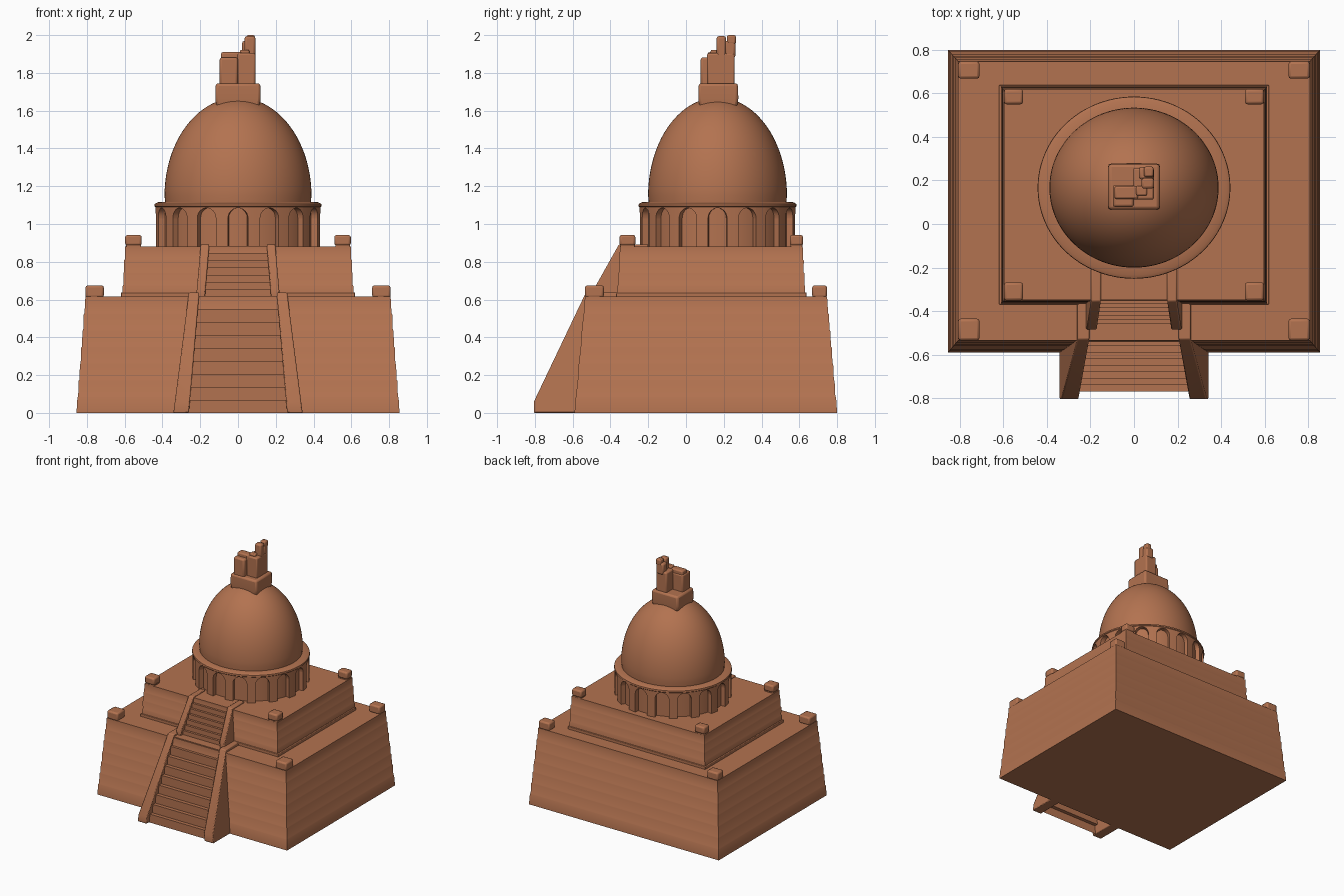
import bpy, bmesh, math

if "Cube" in bpy.data.objects:
    bpy.data.objects.remove(bpy.data.objects["Cube"])

clay = bpy.data.materials.new("terracotta")
clay.diffuse_color = (0.45, 0.17, 0.08, 1)
clay.use_nodes = True
clay.node_tree.nodes["Principled BSDF"].inputs["Base Color"].default_value = clay.diffuse_color
CY = 0.167  # y centre of drum and dome


def build(name, verts, faces, bevel=0.0, angle=35, closed=True):
    me = bpy.data.meshes.new(name)
    me.from_pydata(verts, [], faces)
    bm = bmesh.new()
    bm.from_mesh(me)
    bmesh.ops.remove_doubles(bm, verts=bm.verts, dist=1e-5)
    if closed:
        bmesh.ops.recalc_face_normals(bm, faces=bm.faces)
    bm.to_mesh(me)
    bm.free()
    me.materials.append(clay)
    ob = bpy.data.objects.new(name, me)
    bpy.context.collection.objects.link(ob)
    if bevel:
        m = ob.modifiers.new("soft_edges", 'BEVEL')
        m.width, m.segments = bevel, 2
    bpy.ops.object.select_all(action='DESELECT')
    ob.select_set(True)
    bpy.context.view_layer.objects.active = ob
    bpy.ops.object.shade_smooth_by_angle(angle=math.radians(angle))
    return ob


def loft(name, rows, **kw):
    """Stack of rectangles: (z, x0, x1, y0, y1)."""
    v, f = [], [(3, 2, 1, 0)]
    for z, x0, x1, y0, y1 in rows:
        v += [(x0, y0, z), (x1, y0, z), (x1, y1, z), (x0, y1, z)]
    for r in range(len(rows) - 1):
        for k in range(4):
            a, b = r * 4 + k, r * 4 + (k + 1) % 4
            f.append((a, b, b + 4, a + 4))
    n = len(v)
    f.append((n - 4, n - 3, n - 2, n - 1))
    return build(name, v, f, **kw)


def block(name, x0, x1, y0, y1, z0, z1, bevel=0.008):
    return loft(name, [(z0, x0, x1, y0, y1), (z1, x0, x1, y0, y1)], bevel=bevel)


# Stepped platforms, sloping in, with faint stone courses
def tier(name, z0, z1, bottom, top, courses):
    rows = []
    for i in range(courses + 1):
        t = i / courses
        x, y0, y1 = [b + (a - b) * t for b, a in zip(bottom, top)]
        z = z0 + (z1 - z0) * t
        if 0 < i < courses:
            rows.append((z - 0.006, -x - .002, x + .002, y0 - .002, y1 + .002))
            x, y0, y1 = x - .002, y0 + .002, y1 - .002
        rows.append((z, -x, x, y0, y1))
    loft(name, rows, angle=40)


tier("lower_platform", 0, 0.615, (0.855, -0.59, 0.80), (0.808, -0.535, 0.747), 7)
tier("upper_platform", 0.61, 0.88, (0.612, -0.365, 0.632), (0.598, -0.35, 0.618), 4)
block("upper_platform_foot", -0.62, 0.62, -0.37, 0.638, 0.61, 0.638, 0.004)


# Corner posts: block with a wider rounded cap
def posts(tag, xa, xb, fronts, backs, z0, z1, z2):
    for s, side in ((1, "right"), (-1, "left")):
        x0, x1 = sorted((s * xa, s * xb))
        for (y0, y1), end in ((fronts, "front"), (backs, "back")):
            nm = f"{tag}_{end}_{side}_post"
            block(nm, x0 + .005, x1 - .003, y0 + .003, y1 - .003, z0, z1 + .01)
            block(nm + "_cap", x0, x1, y0, y1, z1, z2, 0.012)


posts("lower", 0.71, 0.808, (-0.535, -0.435), (0.668, 0.747), 0.555, 0.61, 0.675)
posts("upper", 0.51, 0.597, (-0.352, -0.268), (0.55, 0.62), 0.83, 0.885, 0.942)


# Stairs: open stepped sheet between two leaning balustrades
def stairs(tag, n, y0, y1, yback, z0, z1, w0, w1):
    v, f = [], []
    for i in range(n):
        y = y0 + (y1 - y0) * i / (n - 1)
        yn = yback if i == n - 1 else y0 + (y1 - y0) * (i + 1) / (n - 1)
        za, zb = z0 + (z1 - z0) * i / n, z0 + (z1 - z0) * (i + 1) / n
        for yy, zz in ((y, za), (y, zb), (yn, zb)):
            w = w0 + (w1 - w0) * (zz - z0) / (z1 - z0)
            v += [(-w, yy, zz), (w, yy, zz)]
        k = i * 6
        f += [(k, k + 1, k + 3, k + 2), (k + 2, k + 3, k + 5, k + 4)]
    build(tag + "_steps", v, f, closed=False)


def balustrades(tag, profile, inner, outer):
    z0, z1 = min(p[1] for p in profile), max(p[1] for p in profile)
    n = len(profile)
    for s, side in ((1, "right"), (-1, "left")):
        v = []
        for a, b in (inner, outer):
            v += [(s * (a + (b - a) * (z - z0) / (z1 - z0)), y, z) for y, z in profile]
        f = [tuple(range(n)), tuple(range(2 * n - 1, n - 1, -1))]
        f += [(i, (i + 1) % n, (i + 1) % n + n, i + n) for i in range(n)]
        build(f"{tag}_balustrade_{side}", v, f, bevel=0.006)


stairs("lower", 9, -0.77, -0.53, -0.35, 0, 0.62, 0.275, 0.22)
balustrades("lower", [(-0.805, 0), (-0.805, 0.06), (-0.53, 0.637), (-0.36, 0.637), (-0.36, 0)],
            (0.26, 0.205), (0.342, 0.26))
stairs("upper", 7, -0.46, -0.35, -0.20, 0.615, 0.884, 0.185, 0.165)
balustrades("upper", [(-0.485, 0.61), (-0.485, 0.66), (-0.355, 0.892), (-0.2, 0.892), (-0.2, 0.61)],
            (0.175, 0.152), (0.222, 0.197))


# Drum wall with sixteen arched niches
def ring(r, ang, z):
    return (r * math.cos(ang), CY + r * 0.945 * math.sin(ang), z)


def drum(bays=16, ro=0.438, ri=0.402, zb=0.875, zt=1.10):
    v, f = [], []

    def quad(*pts):
        f.append(tuple(range(len(v), len(v) + 4)))
        v.extend(pts)

    half, w, rise, spring = math.pi / bays, 0.122, 0.055, 1.03
    arch = [-w * math.cos(math.pi * i / 12) for i in range(13)]
    height = [spring + rise * math.sin(math.pi * i / 12) for i in range(13)]
    for b in range(bays):
        c = -math.pi / 2 + b * 2 * half
        for a0, a1 in ((-half, -w), (w, half)):          # piers
            quad(ring(ro, c + a0, zb), ring(ro, c + a1, zb),
                 ring(ro, c + a1, zt), ring(ro, c + a0, zt))
        for a, flip in ((-w, 1), (w, -1)):               # jambs
            pts = [ring(ro, c + a, zb), ring(ro, c + a, spring),
                   ring(ri, c + a, spring), ring(ri, c + a, zb)]
            quad(*pts[::flip])
        for i in range(12):                              # arch, soffit, niche back
            a0, a1, h0, h1 = c + arch[i], c + arch[i + 1], height[i], height[i + 1]
            quad(ring(ro, a0, h0), ring(ro, a1, h1), ring(ro, a1, zt), ring(ro, a0, zt))
            quad(ring(ro, a0, h0), ring(ri, a0, h0), ring(ri, a1, h1), ring(ro, a1, h1))
            quad(ring(ri, a0, zb), ring(ri, a1, zb), ring(ri, a1, h1), ring(ri, a0, h0))
    build("arcaded_drum", v, f, closed=False)


drum()


# Revolved parts
def revolve(name, profile, n=96, angle=35):
    v = [ring(r, 2 * math.pi * k / n, z) for r, z in profile for k in range(n)]
    f = [(j * n + k, j * n + (k + 1) % n, (j + 1) * n + (k + 1) % n, (j + 1) * n + k)
         for j in range(len(profile) - 1) for k in range(n)]
    f.append(tuple((len(profile) - 1) * n + k for k in range(n)))
    return build(name, v, f, angle=angle, closed=False)


revolve("drum_cornice", [(0.438, 1.09), (0.443, 1.095), (0.441, 1.107), (0.425, 1.115), (0.37, 1.118)])
dome = [(0.384, 1.10)]
for i in range(25):
    t = math.radians(88) * i / 24
    dome.append((0.389 * math.cos(t), 1.15 + 0.52 * math.sin(t)))
revolve("dome", dome)

# Pedestal and weathered broken finial
loft("pedestal", [(1.62, -.115, .115, .07, .272), (1.665, -.12, .12, .065, .277),
                  (1.745, -.118, .118, .067, .275)], bevel=0.014)
block("finial_left", -0.097, 0.0, 0.078, 0.18, 1.73, 1.882, 0.012)
block("finial_left_top", -0.09, 0.02, 0.115, 0.175, 1.85, 1.91, 0.01)
block("finial_right", -0.005, 0.092, 0.112, 0.258, 1.73, 1.905, 0.01)
block("finial_ridge", 0.01, 0.06, 0.13, 0.175, 1.89, 1.922, 0.008)
block("finial_peak_front", 0.035, 0.092, 0.162, 0.212, 1.88, 1.995, 0.012)
block("finial_peak_back", 0.022, 0.09, 0.205, 0.262, 1.88, 1.97, 0.012)
block("finial_peak_tip", 0.045, 0.09, 0.216, 0.264, 1.95, 2.0, 0.01)
